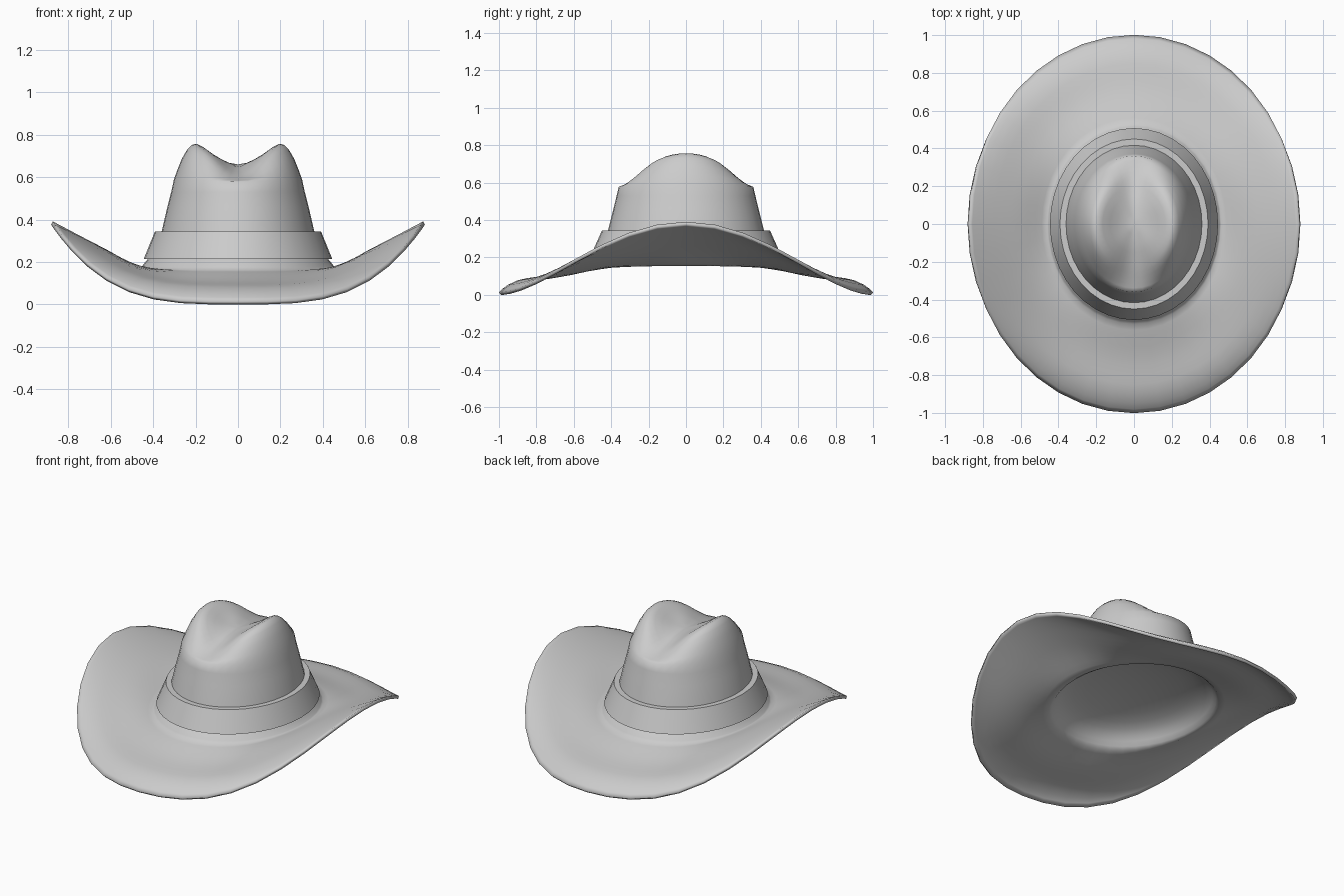
import bpy, bmesh
from math import cos, sin, pi

if "Cube" in bpy.data.objects:
    bpy.data.objects.remove(bpy.data.objects["Cube"])

SEG = 40


def lerp(table, u):
    for (u0, v0), (u1, v1) in zip(table, table[1:]):
        if u <= u1:
            return v0 + (v1 - v0) * (u - u0) / (u1 - u0)
    return table[-1][1]


def loft(name, rings, closed=False, pole=None, angle=35):
    """rings: list of (half width, half depth, height function of angle)."""
    bm = bmesh.new()
    loops = []
    for a, b, zf in rings:
        loops.append([bm.verts.new((a * cos(t), b * sin(t), zf(t)))
                      for t in (2 * pi * i / SEG for i in range(SEG))])
    pairs = list(zip(loops, loops[1:]))
    if closed:
        pairs.append((loops[-1], loops[0]))
    for lo, hi in pairs:
        for i in range(SEG):
            j = (i + 1) % SEG
            bm.faces.new((lo[i], lo[j], hi[j], hi[i]))
    if pole is not None:
        c = bm.verts.new((0, 0, pole))
        for i in range(SEG):
            bm.faces.new((loops[-1][i], loops[-1][(i + 1) % SEG], c))
    bmesh.ops.recalc_face_normals(bm, faces=bm.faces)
    me = bpy.data.meshes.new(name)
    bm.to_mesh(me)
    bm.free()
    ob = bpy.data.objects.new(name, me)
    bpy.context.collection.objects.link(ob)
    bpy.ops.object.select_all(action='DESELECT')
    ob.select_set(True)
    bpy.context.view_layer.objects.active = ob
    bpy.ops.object.shade_smooth_by_angle(angle=angle * pi / 180)
    return ob


def flat(z):
    return lambda t: z


# Brim: sides sweep up, front and back flatten then roll down at the edge
brim_side = [(0, .158), (.08, .168), (.16, .186), (.41, .248), (.75, .325), (1, .383)]
brim_front = [(0, .158), (.08, .151), (.2, .133), (.4, .105), (.55, .091),
              (.7, .081), (.8, .07), (.9, .047), (.96, .026), (1, .006)]


def brim_z(s):
    def z(t):
        w = abs(cos(t)) ** 3.5
        return lerp(brim_side, s) * w + lerp(brim_front, s) * (1 - w)
    return z


brim_rings = []
for s in (1, .96, .9, .8, .7, .6, .5, .4, .3, .2, .12, .05):
    brim_rings.append((0.44 + 0.437 * s, 0.5 + 0.495 * s, brim_z(s)))
# smooth dome inside the crown
for k, z in ((1.02, .170), (0.98, .193), (0.93, .218), (0.85, .242), (0.75, .261),
             (0.6, .278), (0.4, .292), (0.2, .30)):
    brim_rings.append((0.44 * k, 0.5 * k, flat(z)))
brim = loft("brim", brim_rings, pole=0.302, angle=60)
solid = brim.modifiers.new("thickness", 'SOLIDIFY')
solid.thickness = 0.018
solid.offset = 0

# Hat band: tapered ring with a flat upper edge, closed above the brim
loft("hat_band", [(0.445, 0.508, flat(0.213)), (0.392, 0.45, flat(0.343)),
                  (0.35, 0.40, flat(0.343)), (0.36, 0.41, flat(0.29))],
     closed=True)

# Crown: tapered wall, then a roof with two ridges and a centre crease
side = [(0, .66), (.15, .668), (.3, .69), (.42, .714), (.55, .743), (.65, .757),
        (.72, .752), (.79, .732), (.88, .685), (.94, .64), (1, .59)]
front = [(0, .66), (.3, .65), (.6, .62), (.85, .592), (1, .578)]


def roof_z(u):
    def z(t):
        c = cos(t) ** 2
        w = c / (c + 0.5 * (1 - c))
        return lerp(side, u) * w + lerp(front, u) * (1 - w)
    return z


crown_rings = [(0.366, 0.424, flat(0.31)), (0.36, 0.417, flat(0.343)),
               (0.333, 0.388, flat(0.46)), (0.315, 0.371, flat(0.53))]
for u, _ in reversed(side[1:]):
    crown_rings.append((0.302 * u, 0.36 * u, roof_z(u)))
loft("crown", crown_rings, pole=0.66, angle=75)
